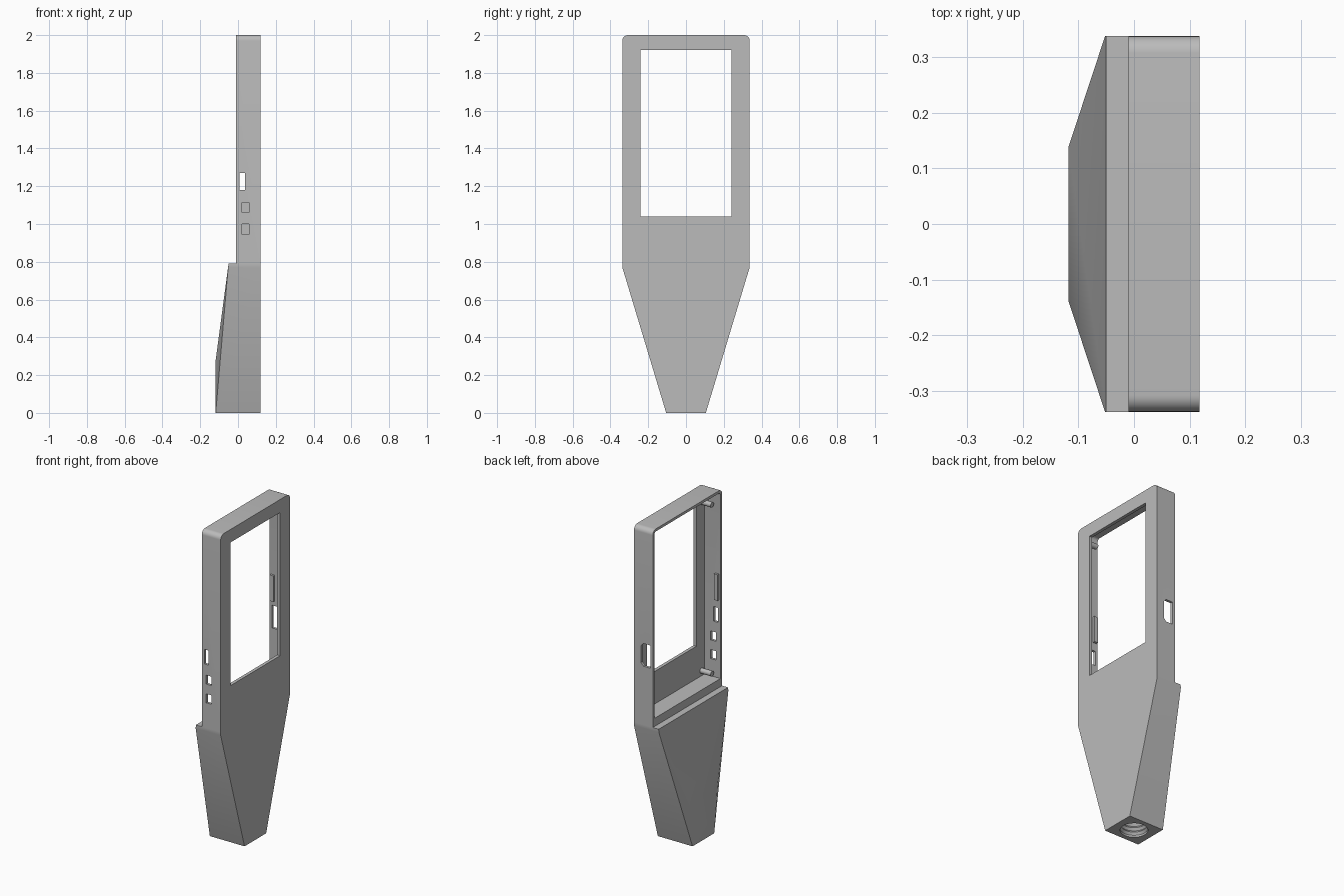
import bpy, bmesh, math
from mathutils import Vector

if "Cube" in bpy.data.objects:
    bpy.data.objects.remove(bpy.data.objects["Cube"])

grey = bpy.data.materials.new("plain grey")
grey.use_nodes = True
GREY = (0.5, 0.5, 0.5, 1)
grey.diffuse_color = GREY
grey.node_tree.nodes["Principled BSDF"].inputs["Base Color"].default_value = GREY

FRONT, REAR, BACK = 0.118, -0.01, -0.118   # plate face, frame rim, grip back (x)
HALF, FOOT, TOP = 0.337, 0.105, 2.0        # half widths (y) and height
SHOULDER, LEDGE = 0.77, 0.79


def finish(bm, name):
    bmesh.ops.recalc_face_normals(bm, faces=bm.faces)
    mesh = bpy.data.meshes.new(name)
    bm.to_mesh(mesh)
    bm.free()
    mesh.materials.append(grey)
    ob = bpy.data.objects.new(name, mesh)
    bpy.context.collection.objects.link(ob)
    return ob


def prism(name, outline, x0, x1):
    """Extrude a y-z outline along x."""
    bm = bmesh.new()
    face = bm.faces.new([bm.verts.new((x0, y, z)) for y, z in outline])
    out = bmesh.ops.extrude_face_region(bm, geom=[face])
    verts = [v for v in out["geom"] if isinstance(v, bmesh.types.BMVert)]
    bmesh.ops.translate(bm, verts=verts, vec=(x1 - x0, 0, 0))
    return finish(bm, name)


def box(name, x, y, z):
    return prism(name, [(y[0], z[0]), (y[1], z[0]), (y[1], z[1]), (y[0], z[1])], *x)


def slab(half, bottom, top, r):
    """Outline with rounded upper corners."""
    pts = [(-half, bottom), (half, bottom)]
    for side in (0, 1):
        cy = (half - r) * (1 - 2 * side)
        for i in range(9):
            a = math.pi / 2 * (side + i / 8)
            pts.append((cy + r * math.cos(a), top - r + r * math.sin(a)))
    return pts


def lathe(name, rings, n=32):
    """Stack of circles (radius, z) about the z axis."""
    bm = bmesh.new()
    loops = []
    for r, z in rings:
        loops.append([bm.verts.new((r * math.cos(2 * math.pi * i / n),
                                    r * math.sin(2 * math.pi * i / n), z)) for i in range(n)])
    for a, b in zip(loops, loops[1:]):
        for i in range(n):
            bm.faces.new((a[i], a[(i + 1) % n], b[(i + 1) % n], b[i]))
    bm.faces.new(loops[0])
    bm.faces.new(loops[-1])
    return finish(bm, name)


def combine(target, other, operation):
    mod = target.modifiers.new(operation, "BOOLEAN")
    mod.operation, mod.object, mod.solver = operation, other, "EXACT"
    bpy.context.view_layer.objects.active = target
    bpy.ops.object.modifier_apply(modifier=mod.name)
    bpy.data.objects.remove(other)


# Housing frame joined to the tapered grip
housing = prism("housing", slab(HALF, LEDGE, TOP, 0.03), REAR, FRONT)
bm = bmesh.new()
for s in (-1, 1):
    for p in ((FRONT, HALF, LEDGE), (FRONT, HALF, SHOULDER), (FRONT, FOOT, 0),
              (-0.05, HALF, LEDGE), (-0.052, HALF, SHOULDER),
              (BACK, 0.137, 0.28), (BACK, FOOT, 0)):
        bm.verts.new((p[0], s * p[1], p[2]))
bmesh.ops.convex_hull(bm, input=bm.verts)
bmesh.ops.dissolve_limit(bm, angle_limit=0.01, verts=bm.verts, edges=bm.edges)
combine(housing, finish(bm, "grip"), "UNION")

# Open back, screen window
WALL = 0.016
PLATE = FRONT - 0.02
combine(housing, prism("cavity", slab(HALF - WALL, 0.84, TOP - WALL, 0.016), -0.2, PLATE), "DIFFERENCE")
combine(housing, box("window", (0.05, 0.2), (-0.24, 0.24), (1.04, 1.92)), "DIFFERENCE")

# Port and button openings in the right wall
for x, z in (((0.007, 0.037), (1.18, 1.27)),
             ((0.02, 0.057), (1.06, 1.115)),
             ((0.02, 0.057), (0.945, 1.0))):
    combine(housing, box("port", x, (-0.4, -0.3), z), "DIFFERENCE")

# Chamfered connector slot in the left wall
bm = bmesh.new()
c = 0.018
x0, x1, z0, z1 = 0.007, 0.07, 1.15, 1.29
for y in (0.3, 0.4):
    for x, z in ((x0, z0), (x1 - c, z0), (x1, z0 + c), (x1, z1 - c), (x1 - c, z1), (x0, z1)):
        bm.verts.new((x, y, z))
bmesh.ops.convex_hull(bm, input=bm.verts)
bmesh.ops.dissolve_limit(bm, angle_limit=0.01, verts=bm.verts, edges=bm.edges)
combine(housing, finish(bm, "slot"), "DIFFERENCE")

# Threaded socket in the foot
rings = [(0.077, -0.05)]
for i in range(6):
    rings += [(0.077, 0.012 + i * 0.028), (0.066, 0.026 + i * 0.028)]
rings.append((0.066, 0.2))
combine(housing, lathe("socket", rings), "DIFFERENCE")

# Inner clips and screw pegs
parts = [housing]
for s, side in ((-1, "right"), (1, "left")):
    inner = s * (HALF - WALL + 0.002)
    parts.append(box(side + "_clip", (0.0, 0.025), sorted((inner, inner - s * 0.016)), (1.32, 1.48)))
    for z, level in ((0.872, "lower"), (1.91, "upper")):
        peg = lathe(f"{side}_{level}_peg", [(0.016, 0), (0.016, 0.075)], 20)
        peg.data.transform(Vector((0, 0, 1)).rotation_difference(Vector((-1, 0, 0))).to_matrix().to_4x4())
        peg.location = (PLATE + 0.002, s * 0.29, z)
        parts.append(peg)

# Smooth only the rounded areas
bpy.ops.object.select_all(action="DESELECT")
for ob in parts:
    ob.select_set(True)
bpy.context.view_layer.objects.active = housing
bpy.ops.object.shade_smooth_by_angle(angle=math.radians(25))
